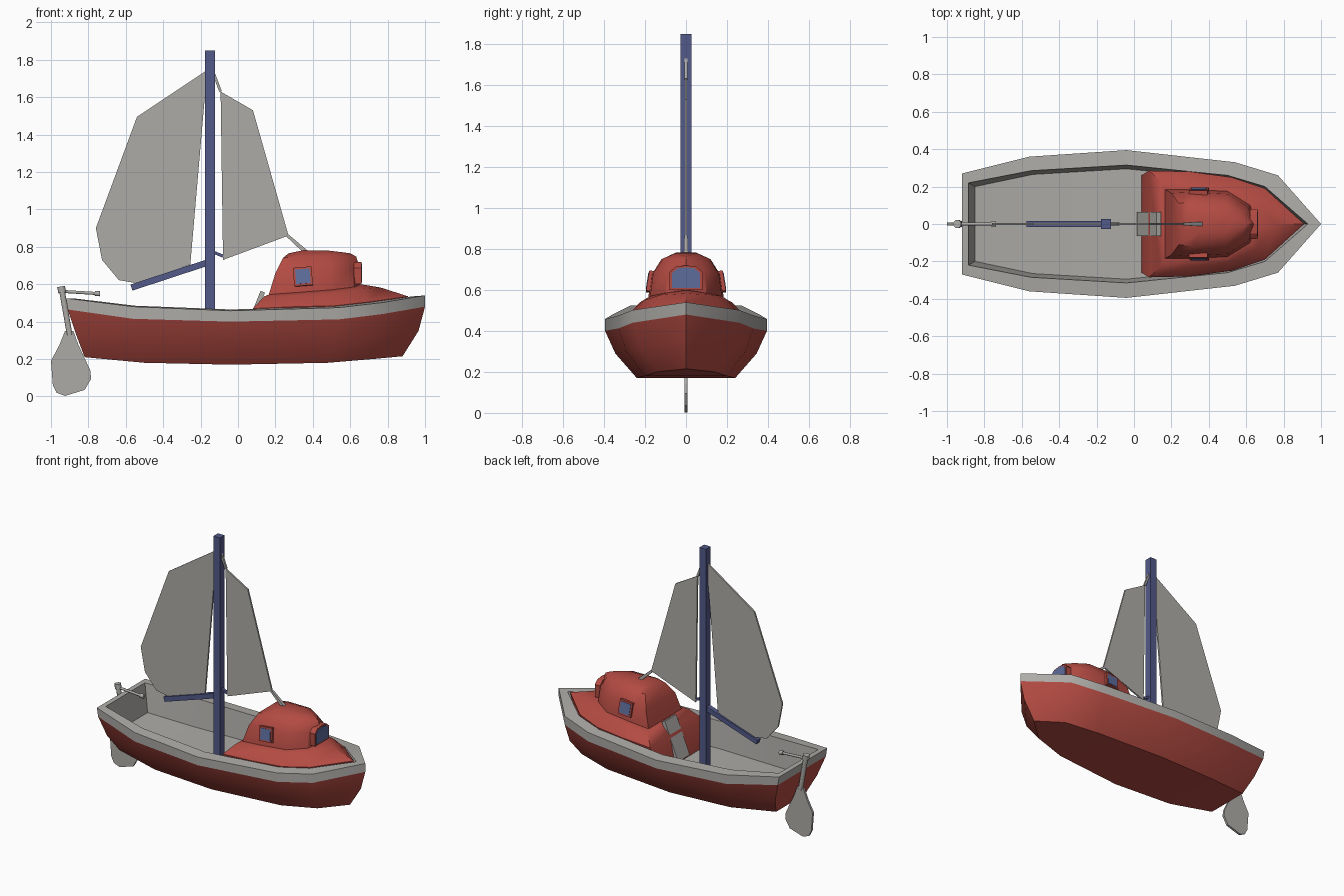
import bpy, bmesh, math
from mathutils import Vector, Matrix

if "Cube" in bpy.data.objects:
    bpy.data.objects.remove(bpy.data.objects["Cube"])


def mat(name, col):
    m = bpy.data.materials.new(name)
    m.diffuse_color = (*col, 1)
    m.use_nodes = True
    m.node_tree.nodes["Principled BSDF"].inputs["Base Color"].default_value = m.diffuse_color
    return m


RED = mat("painted red", (0.45, 0.07, 0.055))
GREY = mat("light grey", (0.42, 0.41, 0.39))
BLUE = mat("mast blue", (0.085, 0.10, 0.25))
GLASS = mat("window blue", (0.11, 0.15, 0.33))


def finish(bm, name, material, smooth=None):
    bmesh.ops.recalc_face_normals(bm, faces=bm.faces[:])
    me = bpy.data.meshes.new(name)
    bm.to_mesh(me)
    bm.free()
    me.materials.append(material)
    if smooth:
        me.polygons.foreach_set("use_smooth", [True] * len(me.polygons))
        me.set_sharp_from_angle(angle=math.radians(smooth))
    ob = bpy.data.objects.new(name, me)
    bpy.context.collection.objects.link(ob)
    return ob


def loft(name, rings, material, first=True, last=True, smooth=35):
    """Skin half outlines (x, half width, z), stern to bow, mirrored in y."""
    bm = bmesh.new()
    loops = []
    n = len(rings[0])
    for r in rings:
        a = [bm.verts.new((x, -w, z)) for x, w, z in r]
        b = [bm.verts.new((x, w, z)) for x, w, z in r[:-1]]
        loops.append(a + b[::-1])
    m = 2 * n - 1
    for lo, hi in zip(loops, loops[1:]):
        for i in range(m):
            j = (i + 1) % m
            bm.faces.new((lo[i], lo[j], hi[j], hi[i]))
    for use, lp in ((first, loops[0]), (last, loops[-1])):
        if use:
            for i in range(n - 2):
                bm.faces.new((lp[i], lp[i + 1], lp[m - 2 - i], lp[m - 1 - i]))
            bm.faces.new((lp[n - 2], lp[n - 1], lp[n]))
    return finish(bm, name, material, smooth)


def plate(name, pts, thick, material, axis="y", offset=0.0):
    """Extruded flat outline: points are (x, z) for axis y or (y, z) for axis x."""
    bm = bmesh.new()
    put = (lambda p, d: (p[0], d, p[1])) if axis == "y" else (lambda p, d: (d, p[0], p[1]))
    a = [bm.verts.new(put(p, offset - thick / 2)) for p in pts]
    b = [bm.verts.new(put(p, offset + thick / 2)) for p in pts]
    bm.faces.new(a)
    bm.faces.new(b[::-1])
    for i in range(len(pts)):
        j = (i + 1) % len(pts)
        bm.faces.new((a[i], a[j], b[j], b[i]))
    return finish(bm, name, material)


def beam(name, p0, p1, width, material, sides=4, end=1.0):
    """Bar of given flat-to-flat width between two points."""
    p0, p1 = Vector(p0), Vector(p1)
    d = p1 - p0
    r = width / 2 / math.cos(math.pi / sides)
    bm = bmesh.new()
    bmesh.ops.create_cone(bm, cap_ends=True, segments=sides, radius1=r, radius2=r * end, depth=d.length)
    bm.transform(Matrix.Translation((p0 + p1) / 2) @ d.to_track_quat("Z", "Y").to_matrix().to_4x4()
                 @ Matrix.Rotation(math.pi / sides, 4, "Z"))
    return finish(bm, name, material, 50 if sides > 4 else None)


def block(name, size, loc, rot, material):
    bm = bmesh.new()
    bmesh.ops.create_cube(bm, size=1)
    bm.transform(Matrix.Diagonal((*size, 1)))
    ob = finish(bm, name, material)
    ob.location, ob.rotation_euler = loc, rot
    return ob


# hull shell
rim_low = [(-.91, .27, .465), (-.56, .358, .415), (-.04, .395, .40), (.54, .33, .412), (.77, .26, .44), (1, 0, .48)]
loft("hull", [
    [(-.82, .16, .21), (-.5, .22, .18), (-.04, .24, .17), (.48, .20, .18), (.72, .14, .2), (.88, 0, .215)],
    [(-.865, .235, .33), (-.54, .31, .30), (-.04, .345, .29), (.52, .29, .30), (.76, .22, .315), (.965, 0, .35)],
    rim_low], RED, last=False)

# gunwale with inner walls and floor
loft("rim_and_deck", [
    rim_low,
    [(-.92, .27, .525), (-.56, .36, .48), (-.04, .395, .458), (.54, .33, .475), (.77, .26, .502), (1, 0, .54)],
    [(-.885, .22, .525), (-.55, .285, .485), (-.04, .315, .465), (.5, .26, .48), (.7, .2, .502), (.93, 0, .535)],
    [(-.85, .2, .33), (-.54, .265, .29), (-.04, .295, .28), (.5, .24, .28), (.67, .18, .29), (.88, 0, .33)]],
    GREY, first=False)

# raised foredeck and domed cabin
cabin_base = [(.165, .185, .545), (.3, .185, .555), (.5, .175, .57), (.62, .1, .585), (.655, 0, .6)]
loft("foredeck", [
    [(.04, .26, .28), (.3, .26, .28), (.5, .22, .28), (.68, .15, .28), (.85, 0, .3)],
    [(.08, .285, .47), (.3, .28, .48), (.52, .25, .485), (.7, .19, .505), (.91, 0, .535)],
    [(.14, .23, .535), (.3, .225, .54), (.5, .205, .55), (.66, .13, .575), (.76, 0, .583)],
    cabin_base], RED)
loft("cabin", [
    cabin_base,
    [(.2, .165, .66), (.3, .17, .67), (.5, .16, .68), (.61, .09, .69), (.65, 0, .69)],
    [(.24, .11, .74), (.31, .12, .75), (.49, .11, .755), (.58, .06, .75), (.632, 0, .748)],
    [(.27, .04, .765), (.35, .05, .782), (.48, .05, .78), (.55, .03, .772), (.6, 0, .765)]], RED, first=False)

# side windows
for s, side in ((-1, "right"), (1, "left")):
    rot = (s * math.radians(9), math.radians(-5), 0)
    block("window_frame_" + side, (.1, .03, .1), (.347, s * .172, .64), rot, RED)
    block("window_glass_" + side, (.078, .008, .078), (.347, s * .186, .642), rot, GLASS)

# arched front window
arch = [(-.08, .6), (.08, .6), (.08, .688), (.05, .714), (0, .72), (-.05, .714), (-.08, .688)]
plate("front_window_frame", arch, .04, RED, "x", .64)
plate("front_window_glass", [(y * .84, .66 + (z - .66) * .84) for y, z in arch], .008, GLASS, "x", .66)

# leaning cabin door
door_run = Vector((.13, .56)) - Vector((.025, .3))
block("cabin_door", (.025, .13, door_run.length), (.08, 0, .43), (0, math.atan2(door_run.x, door_run.y), 0), GREY)

# mast, boom and jib hook
beam("mast", (-.15, 0, .27), (-.15, 0, 1.85), .052, BLUE)
beam("boom", (-.15, 0, .72), (-.57, 0, .582), .034, BLUE)
beam("jib_hook", (-.14, 0, .775), (-.08, 0, .75), .016, BLUE)

# sails and their ties
plate("main_sail", [(-.165, 1.745), (-.54, 1.495), (-.76, .9), (-.727, .73), (-.637, .622), (-.54, .605),
                    (-.255, .705)], .012, GREY)
plate("jib_sail", [(-.093, 1.63), (.08, 1.53), (.27, .86), (-.08, .73)], .012, GREY)
beam("jib_top_tie", (-.135, 0, 1.74), (-.093, 0, 1.63), .014, GREY)
beam("jib_low_tie", (.265, 0, .86), (.36, 0, .775), .016, GREY, end=1.4)

# rudder with post and tiller
plate("rudder_blade", [(-.925, .35), (-.955, .275), (-1, .19), (-.99, .06), (-.97, .02), (-.925, .003), (-.82, .035),
                       (-.785, .095), (-.79, .14), (-.855, .28), (-.88, .35)], .016, GREY)
beam("rudder_post", (-.9, 0, .33), (-.942, 0, .57), .03, GREY, 8)
beam("rudder_cap", (-.94, 0, .555), (-.946, 0, .588), .042, GREY, 8)
beam("tiller", (-.945, 0, .562), (-.75, 0, .55), .016, GREY, 8)
beam("tiller_knob", (-.765, 0, .551), (-.738, 0, .549), .027, GREY, 8)
